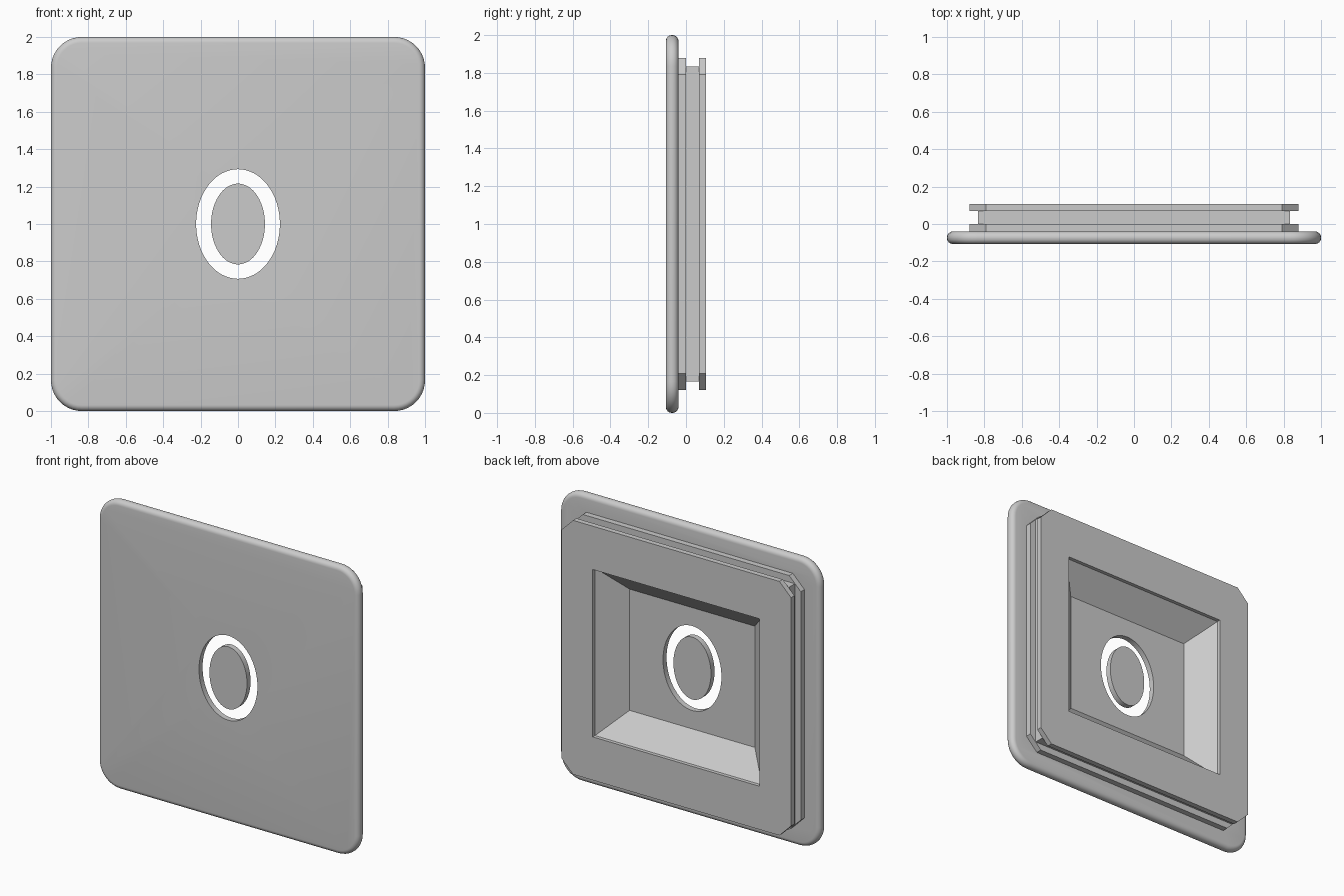
import bpy, bmesh, math

cube = bpy.data.objects.get("Cube")
if cube:
    bpy.data.objects.remove(cube, do_unlink=True)

gray = bpy.data.materials.new("light gray")
gray.use_nodes = True
gray.diffuse_color = (0.6, 0.6, 0.6, 1)
gray.node_tree.nodes["Principled BSDF"].inputs["Base Color"].default_value = (0.6, 0.6, 0.6, 1)

MID = 1.0  # height of the centre


def rect(hx, hz):
    return [(-hx, -hz), (hx, -hz), (hx, hz), (-hx, hz)]


def chamfered(h, c):
    pts = [(h, h - c), (h - c, h), (c - h, h), (-h, h - c)]
    return pts + [(-x, -z) for x, z in pts]


def rounded(h, r, n=10):
    pts = []
    for q, (sx, sz) in enumerate([(1, 1), (-1, 1), (-1, -1), (1, -1)]):
        for i in range(n + 1):
            a = math.pi / 2 * (q + i / n)
            pts.append((sx * (h - r) + r * math.cos(a), sz * (h - r) + r * math.sin(a)))
    return pts


def ellipse(rx, rz, n=64):
    turns = [2 * math.pi * i / n for i in range(n)]
    return [(rx * math.cos(a), rz * math.sin(a)) for a in turns]


def loft(name, sections):
    """Solid through outlines in x and z, given as (y, outline) from front to back."""
    bm = bmesh.new()
    rings = [[bm.verts.new((x, y, MID + z)) for x, z in pts] for y, pts in sections]
    for a, b in zip(rings, rings[1:]):
        for i in range(len(a)):
            j = (i + 1) % len(a)
            bm.faces.new((a[i], a[j], b[j], b[i]))
    bm.faces.new(rings[0])
    bm.faces.new(rings[-1])
    bmesh.ops.recalc_face_normals(bm, faces=bm.faces)
    mesh = bpy.data.meshes.new(name)
    bm.to_mesh(mesh)
    bm.free()
    mesh.materials.append(gray)
    obj = bpy.data.objects.new(name, mesh)
    bpy.context.collection.objects.link(obj)
    return obj


def combine(obj, other, operation):
    bpy.context.view_layer.objects.active = obj
    mod = obj.modifiers.new(operation.lower(), 'BOOLEAN')
    mod.operation, mod.solver, mod.object = operation, 'EXACT', other
    bpy.ops.object.modifier_apply(modifier=mod.name)
    bpy.data.objects.remove(other, do_unlink=True)


FRONT, JOIN, BACK = -0.107, -0.04, 0.107
FLOOR = -0.068

# Front plate with rounded corners and a rolled rim
R, STEPS = 0.032, 6
arc = [math.pi / 2 * i / STEPS for i in range(STEPS + 1)]
rim = [(FRONT + R * (1 - math.sin(a)), R * (1 - math.cos(a))) for a in reversed(arc)]
rim += [(JOIN - R * (1 - math.sin(a)), R * (1 - math.cos(a))) for a in arc]
panel = loft("panel", [(y, rounded(1 - d, 0.165 - d)) for y, d in rim])

# Rear plug: square core with two chamfered flanges leaving a groove
combine(panel, loft("core", [(-0.06, rect(0.835, 0.835)), (0.09, rect(0.835, 0.835))]), 'UNION')
for y0, y1 in ((-0.06, 0.0), (0.07, BACK)):
    outline = chamfered(0.88, 0.089)
    combine(panel, loft("flange", [(y0, outline), (y1, outline)]), 'UNION')

# Tapered pocket with a short straight lip
mouth = rect(0.64, 0.58)
pocket = loft("pocket", [(FLOOR, rect(0.48, 0.42)), (BACK - 0.025, mouth), (BACK + 0.1, mouth)])
combine(panel, pocket, 'DIFFERENCE')

# Oval opening with the separate oval disc inside it
hole = ellipse(0.224, 0.293)
combine(panel, loft("opening", [(-0.3, hole), (0.3, hole)]), 'DIFFERENCE')
oval = ellipse(0.144, 0.216)
disc = loft("oval_disc", [(FRONT, oval), (FLOOR, oval)])

# Smooth shading that keeps hard edges
bpy.ops.object.select_all(action='DESELECT')
for obj in (panel, disc):
    obj.select_set(True)
bpy.context.view_layer.objects.active = panel
bpy.ops.object.shade_smooth_by_angle(angle=math.radians(30))
